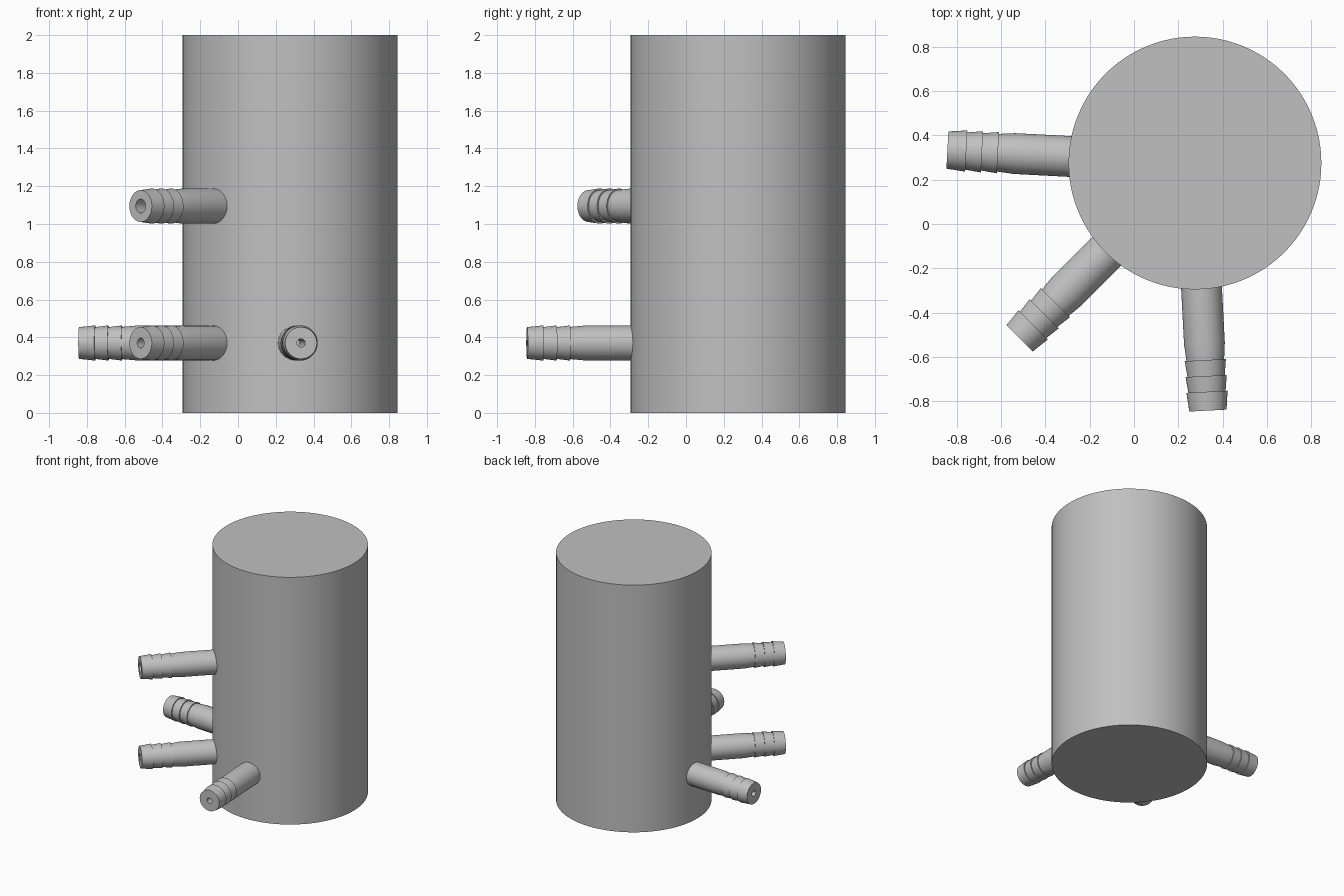
import bpy, bmesh, math
from mathutils import Matrix

if "Cube" in bpy.data.objects:
    bpy.data.objects.remove(bpy.data.objects["Cube"])

grey = bpy.data.materials.new("plain grey")
grey.diffuse_color = (0.53, 0.53, 0.53, 1)
grey.use_nodes = True
grey.node_tree.nodes["Principled BSDF"].inputs["Base Color"].default_value = grey.diffuse_color

CENTRE = 0.275    # tank axis in x and y
TANK_R = 0.57
TANK_H = 2.0


def lathe(name, profile, segments, matrix):
    """Spin (radius, height) points around z, then place the part."""
    bm = bmesh.new()
    verts = [bm.verts.new((r, 0, h)) for r, h in profile]
    edges = [bm.edges.new(pair) for pair in zip(verts, verts[1:])]
    bmesh.ops.spin(bm, geom=verts + edges, cent=(0, 0, 0), axis=(0, 0, 1),
                   angle=math.tau, steps=segments, use_duplicate=False)
    bmesh.ops.remove_doubles(bm, verts=bm.verts, dist=1e-5)
    bmesh.ops.recalc_face_normals(bm, faces=bm.faces)
    mesh = bpy.data.meshes.new(name)
    bm.to_mesh(mesh)
    bm.free()
    mesh.materials.append(grey)
    obj = bpy.data.objects.new(name, mesh)
    bpy.context.collection.objects.link(obj)
    obj.matrix_world = matrix
    bpy.ops.object.select_all(action='DESELECT')
    obj.select_set(True)
    bpy.context.view_layer.objects.active = obj
    bpy.ops.object.shade_smooth_by_angle(angle=math.radians(30))
    return obj


def hose_barb(name, angle, z, bore):
    """Barbed tube leaving the tank axis at the given compass angle."""
    profile = [(0, 0.50), (0.092, 0.50), (0.092, 0.815), (0.085, 0.89)]
    # three stepped barbs, each narrowing towards the tip
    for start, end in ((0.89, 0.962), (0.962, 1.033), (1.033, 1.118)):
        profile += [(0.093, start), (0.084, end)]
    # bore drilled into the tip
    profile += [(bore, 1.118), (bore, 0.55), (0, 0.55)]
    matrix = (Matrix.Translation((CENTRE, CENTRE, z))
              @ Matrix.Rotation(math.radians(angle), 4, 'Z')
              @ Matrix.Rotation(math.radians(90), 4, 'Y'))
    return lathe(name, profile, 48, matrix)


# Solid cylindrical tank
lathe("tank", [(0, 0), (TANK_R, 0), (TANK_R, TANK_H), (0, TANK_H)], 96,
      Matrix.Translation((CENTRE, CENTRE, 0)))

# Hose connections: three low, one higher up
hose_barb("left_hose_barb", 177, 0.37, 0.022)
hose_barb("lower_corner_hose_barb", 225, 0.37, 0.026)
hose_barb("front_hose_barb", 273, 0.37, 0.022)
hose_barb("upper_corner_hose_barb", 225, 1.095, 0.037)
